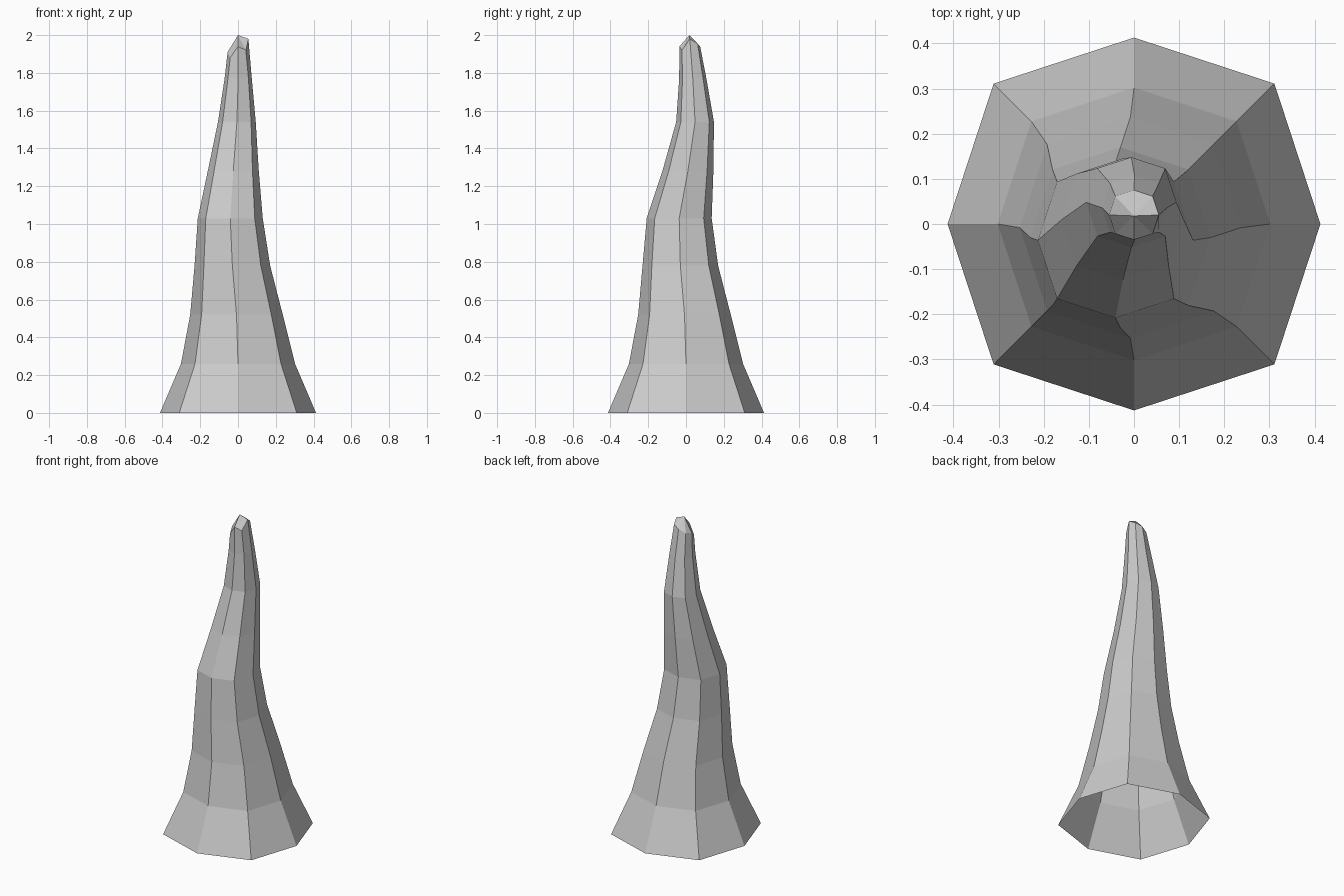
import bpy, bmesh
from math import pi, sin, cos

cube = bpy.data.objects.get("Cube")
if cube:
    bpy.data.objects.remove(cube)

stone = bpy.data.materials.new("grey_stone")
stone.use_nodes = True
GREY = (0.6, 0.6, 0.6, 1)
stone.diffuse_color = GREY
stone.node_tree.nodes["Principled BSDF"].inputs["Base Color"].default_value = GREY

SIDES = 8
# Bent spine: height, centre x, centre y, radius
RINGS = [
    (0.00, 0, 0, 0.413),
    (0.26, 0, 0, 0.302),
    (0.52, -0.008, -0.008, 0.245),
    (0.78, -0.03, -0.03, 0.2),
    (1.03, -0.041, -0.036, 0.172),
    (1.28, -0.025, 0.01, 0.135),
    (1.54, -0.006, 0.048, 0.1),
    (1.77, 0.001, 0.036, 0.072),
    (1.93, 0, 0.02, 0.055),
]
# Uneven heights of the broken top rim, counter-clockwise from +x
RIM = [1.98, 1.955, 1.94, 1.92, 1.91, 1.88, 1.94, 1.92]

bm = bmesh.new()


def ring(z, cx, cy, r):
    verts = []
    for i in range(SIDES):
        a = 2 * pi * i / SIDES
        k = r * (1.065 if i % 2 else 1)     # corners flare slightly
        verts.append(bm.verts.new((cx + k * cos(a), cy + k * sin(a), z)))
    return verts


# Open-bottomed tapering shaft
rings = [ring(*r) for r in RINGS]
for v, z in zip(rings[-1], RIM):
    v.co.z = z
for low, high in zip(rings, rings[1:]):
    for i in range(SIDES):
        j = (i + 1) % SIDES
        bm.faces.new((low[i], low[j], high[j], high[i]))

# Blunt faceted tip
tip = bm.verts.new((0, 0.018, 2))
for i in range(SIDES):
    bm.faces.new((rings[-1][i], rings[-1][(i + 1) % SIDES], tip))

mesh = bpy.data.meshes.new("stone_spike")
bm.to_mesh(mesh)
bm.free()
mesh.materials.append(stone)
spike = bpy.data.objects.new("stone_spike", mesh)
bpy.context.collection.objects.link(spike)
